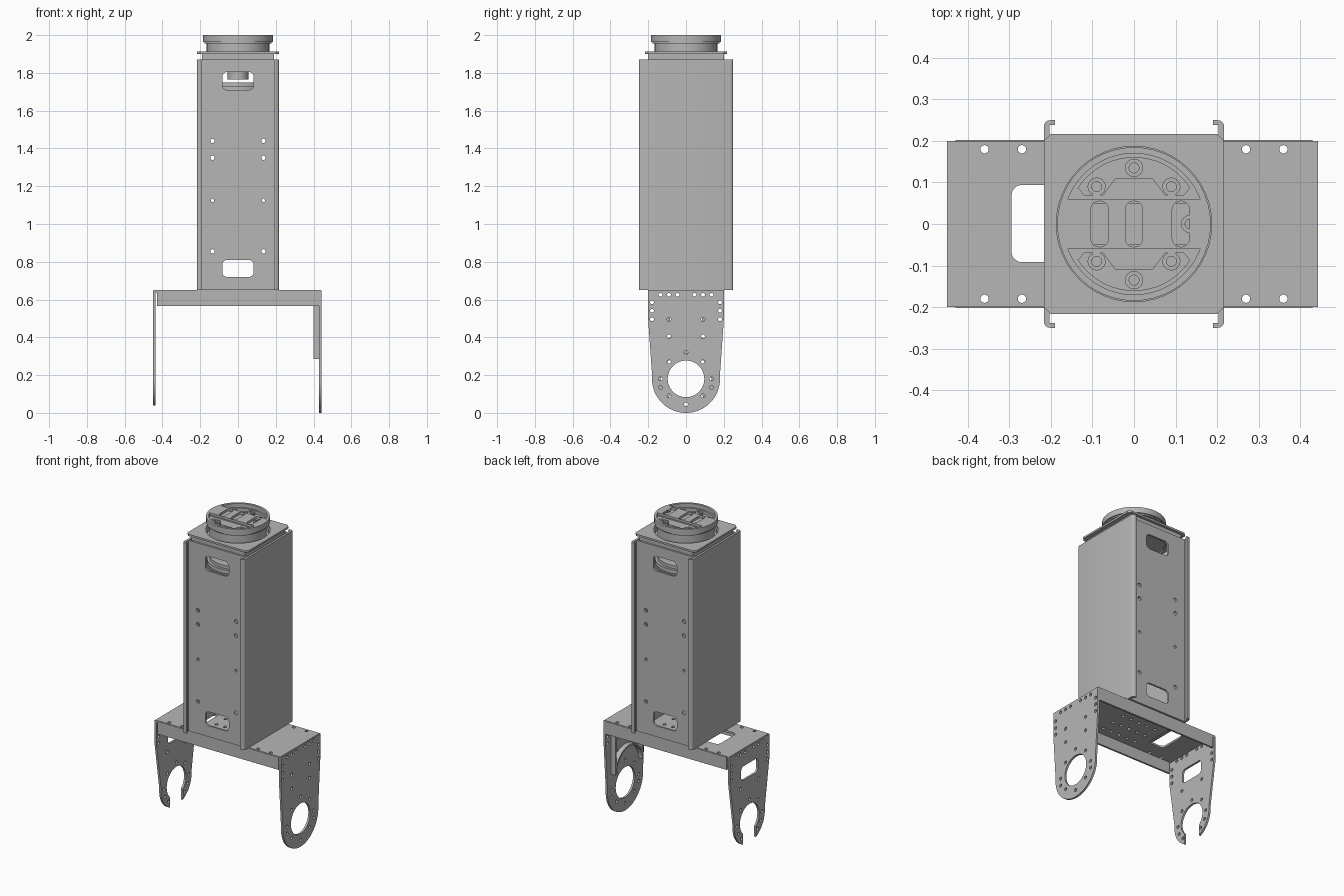
import bpy, bmesh
from math import sin, cos, radians
from mathutils import Matrix

if "Cube" in bpy.data.objects:
    bpy.data.objects.remove(bpy.data.objects["Cube"])

GREY = (0.47, 0.47, 0.47, 1)
metal = bpy.data.materials.new("grey metal")
metal.use_nodes = True
metal.diffuse_color = GREY
metal.node_tree.nodes["Principled BSDF"].inputs["Base Color"].default_value = GREY

# Local u, v and thickness directions for a plate facing each axis
AXES = {
    "x": Matrix(((0, 0, 1, 0), (1, 0, 0, 0), (0, 1, 0, 0), (0, 0, 0, 1))),
    "y": Matrix(((1, 0, 0, 0), (0, 0, -1, 0), (0, 1, 0, 0), (0, 0, 0, 1))),
    "z": Matrix.Identity(4),
}


def arc(r, a0, a1, u=0, v=0, n=24):
    steps = [radians(a0 + (a1 - a0) * i / n) for i in range(n + 1)]
    return [(u + r * cos(a), v + r * sin(a)) for a in steps]


def circle(r, u=0, v=0, n=16):
    return arc(r, 0, 360, u, v, n)[:-1]


def slot(u0, u1, v0, v1, r=0.025):
    return (arc(r, 0, 90, u1 - r, v1 - r, 5) + arc(r, 90, 180, u0 + r, v1 - r, 5)
            + arc(r, 180, 270, u0 + r, v0 + r, 5) + arc(r, 270, 360, u1 - r, v0 + r, 5))


def rect(u0, u1, v0, v1):
    return [(u0, v0), (u1, v0), (u1, v1), (u0, v1)]


def mirrored(points):
    return sorted({(s * u, v) for u, v in points for s in (-1, 1)})


def plate(name, axis, lo, hi, outline, holes=()):
    """Flat part with holes, its thickness running from lo to hi along an axis."""
    curve = bpy.data.curves.new(name, "CURVE")
    curve.dimensions = "2D"
    curve.fill_mode = "BOTH"
    curve.extrude = (hi - lo) / 2
    for loop in [outline, *holes]:
        spline = curve.splines.new("POLY")
        spline.points.add(len(loop) - 1)
        for p, (u, v) in zip(spline.points, loop):
            p.co = (u, v, 0, 1)
        spline.use_cyclic_u = True
    temp = bpy.data.objects.new(name + " outline", curve)
    bpy.context.collection.objects.link(temp)
    mesh = bpy.data.meshes.new_from_object(
        temp.evaluated_get(bpy.context.evaluated_depsgraph_get()))
    bpy.data.objects.remove(temp)
    mid = (lo + hi) / 2
    shift = Matrix.Translation([mid if a == axis else 0 for a in "xyz"])
    bm = bmesh.new()
    bm.from_mesh(mesh)
    bmesh.ops.remove_doubles(bm, verts=bm.verts, dist=0.0002)
    bm.transform(shift @ AXES[axis])
    bmesh.ops.recalc_face_normals(bm, faces=bm.faces)
    bm.to_mesh(mesh)
    bm.free()
    mesh.name = name
    mesh.materials.clear()
    mesh.materials.append(metal)
    ob = bpy.data.objects.new(name, mesh)
    bpy.context.collection.objects.link(ob)
    bpy.ops.object.select_all(action="DESELECT")
    ob.select_set(True)
    bpy.context.view_layer.objects.active = ob
    bpy.ops.object.shade_smooth_by_angle(angle=radians(30))
    return ob


# Column: slotted front and back panels
panel_holes = [slot(-0.083, 0.083, 1.71, 1.805), slot(-0.083, 0.083, 0.72, 0.81)]
for z, r in ((1.44, 0.012), (1.35, 0.012), (1.125, 0.009), (0.855, 0.012)):
    panel_holes += [circle(r, s * 0.135, z) for s in (-1, 1)]
for name, y in (("front_panel", -0.212), ("back_panel", 0.2)):
    plate(name, "y", y, y + 0.012, rect(-0.203, 0.203, 0.65, 1.87), panel_holes)

# Column: side panels with inward lips
half = [(0.203, 0.238), (0.19, 0.238), (0.19, 0.25)] + arc(0.015, 90, 0, 0.202, 0.235, 4)
for name, s in (("left_side_panel", 1), ("right_side_panel", -1)):
    profile = half + [(u, -v) for u, v in reversed(half)]
    plate(name, "z", 0.65, 1.87, [(s * u, v) for u, v in profile])

# Cap plate and the skirt beneath it
c, d = 0.217, 0.2
octagon = [(c, -d), (c, d), (d, c), (-d, c), (-c, d), (-c, -d), (-d, -c), (d, -c)]
plate("cap_plate", "z", 1.9, 1.912, octagon, [circle(0.187, n=48)])
plate("cap_skirt", "z", 1.85, 1.9, rect(-0.19, 0.19, -0.2, 0.2), [circle(0.18, n=48)])

# Drive unit inside the column
plate("drive_flange", "z", 1.705, 1.73, circle(0.18, n=48))
plate("drive_disc", "z", 1.73, 1.75, circle(0.165, n=48))
plate("drive_hub", "z", 1.765, 1.87, circle(0.055, n=32))
plate("drive_floor", "z", 1.86, 1.875, circle(0.185, n=48))

# Turntable with pockets, rim and crossbar
plate("turntable_base", "z", 1.875, 1.955, circle(0.166, n=48))
lower_edge = [(-0.12, 0.07), (-0.075, 0.07), (-0.045, 0.11)]
pocket = lower_edge + [(-u, v) for u, v in reversed(lower_edge)] + arc(0.16, 33, 147)
pockets = [pocket, [(u, -v) for u, v in pocket]]
plate("turntable_plate", "z", 1.955, 1.975, circle(0.178, n=48), pockets)
plate("turntable_rim", "z", 1.963, 2.0, circle(0.185, n=48), [circle(0.17, n=48)])
bar_slots = [slot(x - 0.021, x + 0.021, -0.055, 0.055, 0.02) for x in (-0.083, 0, 0.113)]
bar = arc(0.172, -20, 20, n=8) + arc(0.172, 160, 200, n=8)
plate("crossbar", "z", 1.985, 2.0, bar, bar_slots)
plate("crossbar_core", "z", 1.97, 1.986, rect(-0.16, 0.16, -0.05, 0.05))
for x, y in [(0, 0.135), (0, -0.135)] + mirrored([(0.09, 0.09), (0.09, -0.09)]):
    plate("turntable_bolt", "z", 1.95, 1.972, circle(0.022, x, y), [circle(0.012, x, y)])
for x in (-0.135, 0.135):
    plate("crossbar_bolt", "z", 1.995, 2.0, circle(0.022, x, 0), [circle(0.012, x, 0)])

# Bracket: top plate and hanging flanges
deck_holes = [slot(-0.295, -0.185, -0.092, 0.094)]
for x, y in mirrored([(0.27, 0.18), (0.36, 0.18), (0.27, -0.18), (0.36, -0.18)]):
    deck_holes.append(circle(0.01, x, y))
for x in (-0.12, -0.06, 0, 0.06, 0.12):
    deck_holes += [circle(0.01, x, y) for y in (-0.135, -0.045, 0.045, 0.135)]
plate("bracket_deck", "z", 0.638, 0.65, rect(-0.445, 0.44, -0.2, 0.2), deck_holes)
for name, y in (("front_flange", -0.202), ("back_flange", 0.19)):
    plate(name, "y", y, y + 0.012, rect(-0.43, 0.43, 0.565, 0.645))

# Left leg: full ring
CENTRE = 0.18
edge_holes = [(0.135, 0.625), (0.09, 0.625), (0.045, 0.625),
              (0.18, 0.585), (0.18, 0.54), (0.18, 0.495)]
holes = [circle(0.01, *p) for p in mirrored(
    edge_holes + [(0.09, 0.495), (0.09, 0.405), (0, 0.32), (0.09, 0.27),
                  (0.135, 0.18), (0.135, 0.135), (0.09, 0.09), (0, 0.045)])]
top = [(-0.2, 0.647), (0.2, 0.647), (0.2, 0.49)]
outline = top + arc(0.18, 5, -185, 0, CENTRE, 40) + [(-0.2, 0.49)]
plate("left_leg", "x", 0.43, 0.443, outline, holes + [circle(0.097, 0, CENTRE, 48)])

# Stiffening ribs inside the left leg
arch = arc(0.143, 0, 180, 0, 0.285) + arc(0.132, 180, 0, 0, 0.285)
plate("leg_arch_rib", "x", 0.4, 0.431, arch)
for y in (-0.143, 0.132):
    plate("leg_upright_rib", "x", 0.4, 0.431, rect(y, y + 0.011, 0.285, 0.6))

# Right leg: open claw with a window
claw = (top + arc(0.155, 5, -65, 0, CENTRE) + arc(0.097, -47, 227, 0, CENTRE, 40)
        + arc(0.155, -115, -185, 0, CENTRE) + [(-0.2, 0.49)])
claw_holes = [slot(-0.085, 0.085, 0.45, 0.54)]
claw_holes += [circle(0.01, *p) for p in mirrored(edge_holes + [(0.09, 0.405), (0, 0.305)])]
claw_holes += [circle(0.01, *arc(0.126, a, a, 0, CENTRE, 1)[0])
               for a in (0, 45, 135, 180, -25, -155, -50, -130)]
plate("right_leg", "x", -0.45, -0.437, claw, claw_holes)
